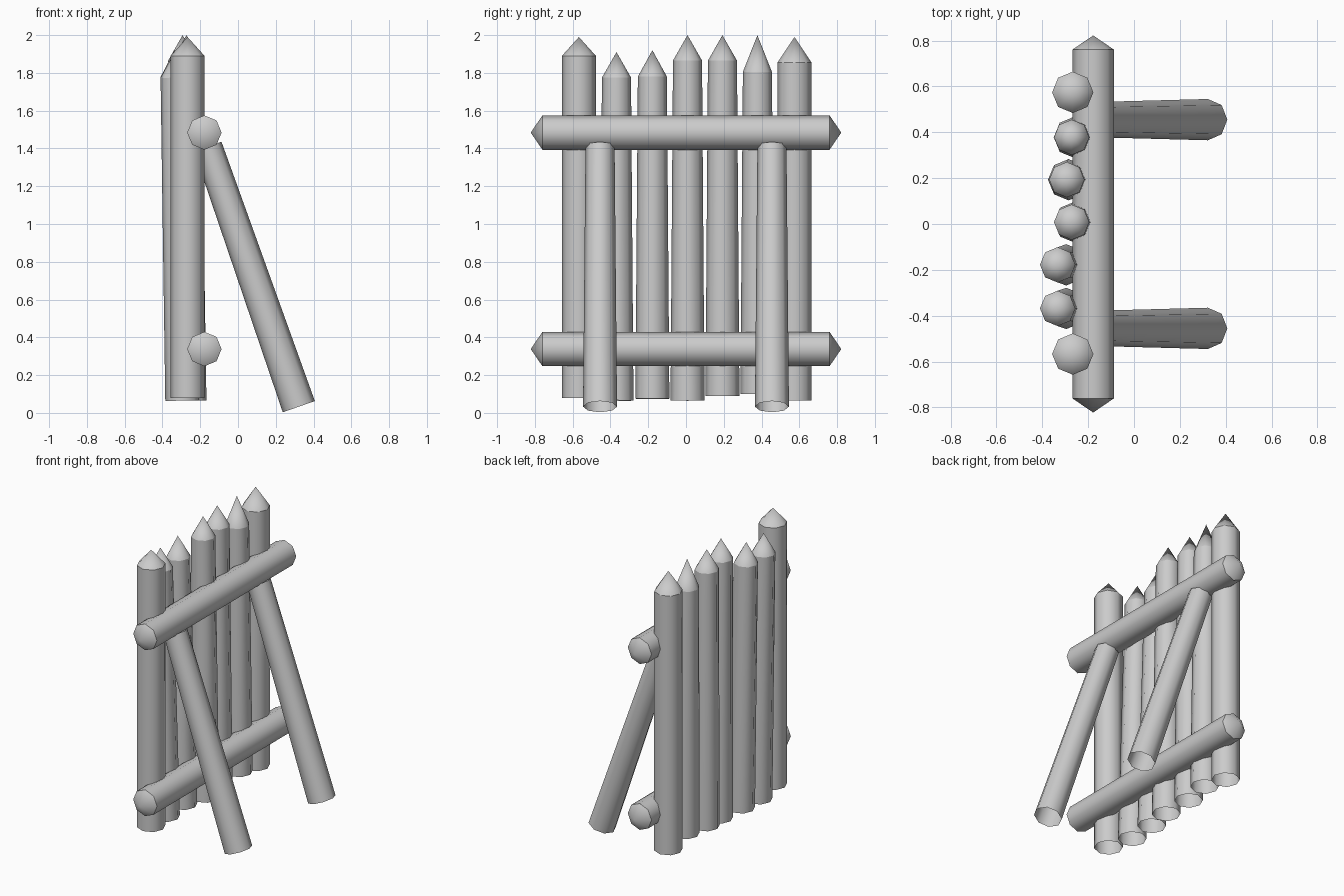
import bpy
import bmesh
from math import cos, sin, tau
from mathutils import Vector

SIDES = 8

cube = bpy.data.objects.get("Cube")
if cube:
    bpy.data.objects.remove(cube, do_unlink=True)

# Single weathered grey colour
grey = bpy.data.materials.new("grey_wood")
grey.use_nodes = True
colour = (0.6, 0.6, 0.6, 1)
grey.diffuse_color = colour
grey.node_tree.nodes["Principled BSDF"].inputs["Base Color"].default_value = colour


def make_log(name, start, end, r_start, r_end, start_tip=0, end_tip=0):
    """Eight-sided log between two points, with optional sharpened ends."""
    start, end = Vector(start), Vector(end)
    axis = (end - start).normalized()
    side = Vector((1, 0, 0))
    side = (side - axis * side.dot(axis)).normalized()
    other = axis.cross(side)
    bm = bmesh.new()

    def ring(centre, radius):
        return [bm.verts.new(centre + radius * (side * cos(tau * i / SIDES)
                                                + other * sin(tau * i / SIDES)))
                for i in range(SIDES)]

    low, high = ring(start, r_start), ring(end, r_end)
    tips = [(low, start - axis * start_tip, start_tip),
            (high, end + axis * end_tip, end_tip)]
    for i in range(SIDES):
        j = (i + 1) % SIDES
        bm.faces.new((low[i], low[j], high[j], high[i]))
    for verts, point, length in tips:
        if length:
            apex = bm.verts.new(point)
            for i in range(SIDES):
                bm.faces.new((verts[i], verts[(i + 1) % SIDES], apex))
    bmesh.ops.recalc_face_normals(bm, faces=bm.faces)

    # Smooth round the log, crisp shoulder where the point begins
    for face in bm.faces:
        face.smooth = True
    for verts in (low, high):
        for i in range(SIDES):
            edge = bm.edges.get((verts[i], verts[(i + 1) % SIDES]))
            edge.smooth = False

    mesh = bpy.data.meshes.new(name)
    bm.to_mesh(mesh)
    bm.free()
    mesh.materials.append(grey)
    obj = bpy.data.objects.new(name, mesh)
    bpy.context.collection.objects.link(obj)
    return obj


# Upright stakes: y, bottom x, top x, bottom z, shoulder z, tip z, top radius
stakes = [
    (-0.567, -0.267, -0.267, 0.08, 1.89, 1.99, 0.09),
    (-0.368, -0.295, -0.333, 0.065, 1.775, 1.91, 0.077),
    (-0.178, -0.295, -0.333, 0.075, 1.78, 1.92, 0.077),
    (0.008, -0.257, -0.272, 0.065, 1.865, 2.0, 0.077),
    (0.193, -0.285, -0.293, 0.09, 1.865, 2.0, 0.077),
    (0.378, -0.26, -0.272, 0.10, 1.805, 2.0, 0.077),
    (0.574, -0.267, -0.267, 0.065, 1.855, 1.99, 0.09),
]
for n, (y, x0, x1, z0, z1, tip, r) in enumerate(stakes, 1):
    make_log(f"stake_{n}", (x0, y, z0), (x1, y, z1), 0.09, r, end_tip=tip - z1)

# Cross rails, pointed at both ends
for name, z in (("lower_rail", 0.338), ("upper_rail", 1.484)):
    make_log(name, (-0.178, -0.76, z), (-0.178, 0.76, z), 0.091, 0.091, 0.062, 0.062)

# Slanted support braces
for name, y in (("right_brace", -0.455), ("left_brace", 0.455)):
    make_log(name, (0.322, y, 0.033), (-0.16, y, 1.41), 0.09, 0.077)
